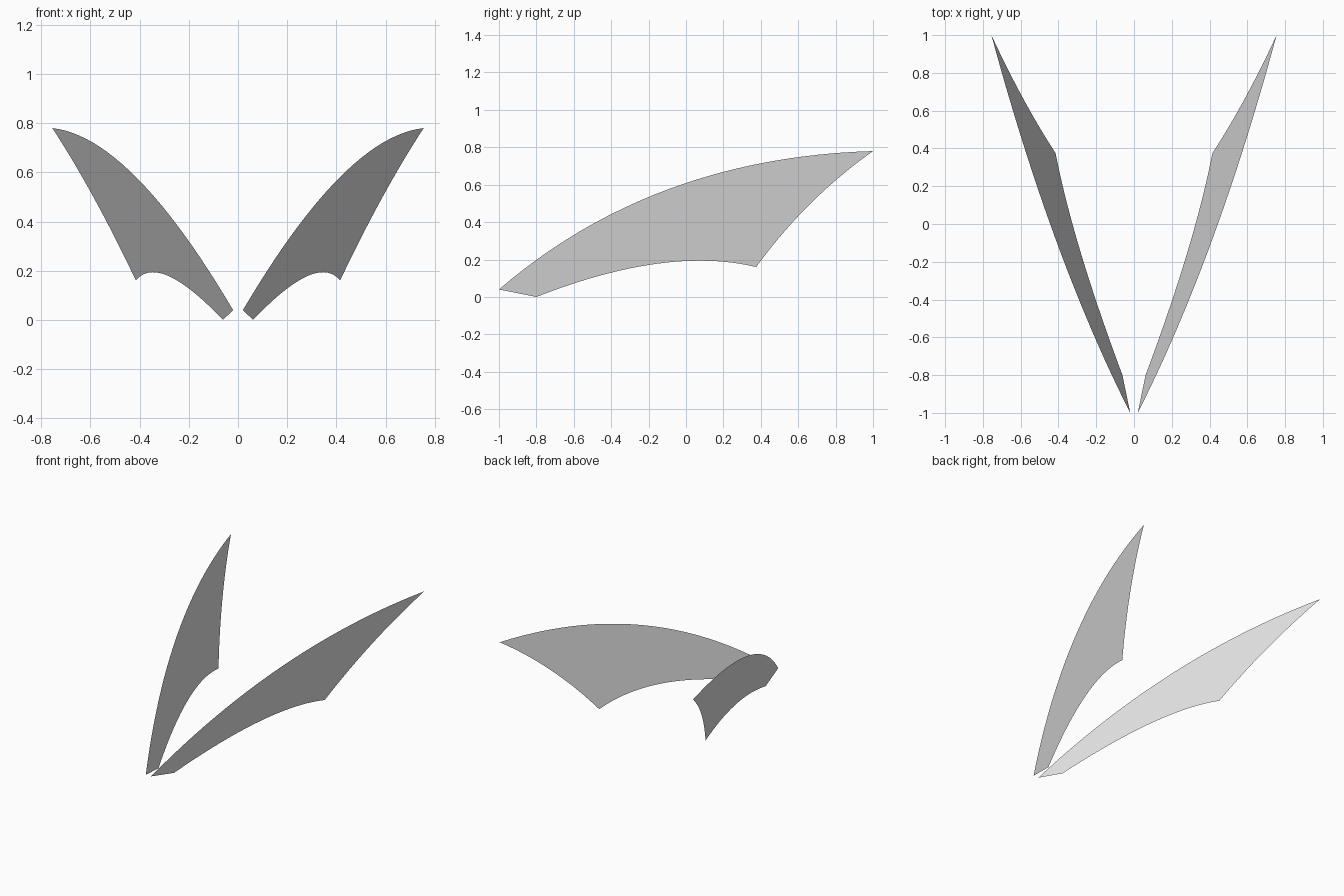
import bpy
import bmesh
from mathutils import Vector

if "Cube" in bpy.data.objects:
    bpy.data.objects.remove(bpy.data.objects["Cube"], do_unlink=True)

# One pale grey for both wings
grey = bpy.data.materials.new("pale_grey")
grey.use_nodes = True
colour = (0.8, 0.8, 0.8, 1)
grey.diffuse_color = colour
grey.node_tree.nodes["Principled BSDF"].inputs["Base Color"].default_value = colour

# Wing outline in side profile (y, z)
ROOT_TOP, ROOT_LOW = Vector((-1, 0.04)), Vector((-0.8, 0))
TRAIL, TIP = Vector((0.375, 0.16)), Vector((1, 0.78))
SEGMENTS = 24


def bend(start, control, end):
    """Points on a quadratic arc, leaving out the last one."""
    points = []
    for i in range(SEGMENTS):
        t = i / SEGMENTS
        points.append(start * (1 - t) ** 2 + Vector(control) * 2 * t * (1 - t) + end * t * t)
    return points


outline = (
    [ROOT_TOP]
    + bend(ROOT_LOW, (-0.1, 0.275), TRAIL)
    + bend(TRAIL, (0.642, 0.526), TIP)
    + bend(TIP, (-0.18, 0.745), ROOT_TOP)
)


def add_wing(name, side):
    """A flat sheet lying in a plane that leans outward to the back and top."""
    bm = bmesh.new()
    verts = []
    for y, z in outline:
        x = 0.02 + 0.2625 * (y + 1) + 0.2838 * (z - 0.04)
        verts.append(bm.verts.new((side * x, y, z)))
    if side < 0:
        verts.reverse()
    face = bm.faces.new(verts)
    bmesh.ops.triangulate(bm, faces=[face])
    mesh = bpy.data.meshes.new(name)
    bm.to_mesh(mesh)
    bm.free()
    mesh.materials.append(grey)
    wing = bpy.data.objects.new(name, mesh)
    bpy.context.collection.objects.link(wing)


# Matching wings on each side
add_wing("left_wing", 1)
add_wing("right_wing", -1)
